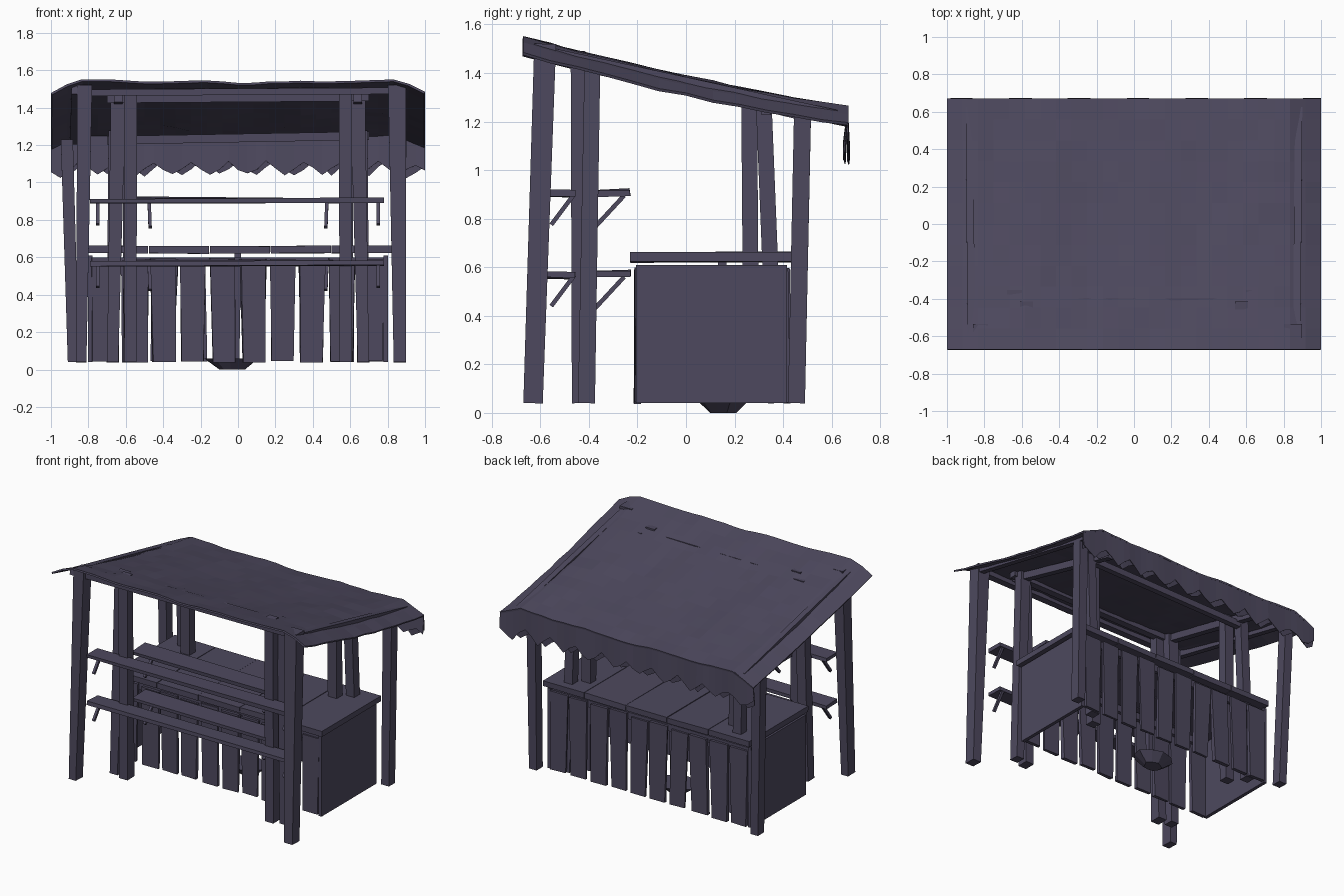
import bpy, bmesh, math, random
from mathutils import Vector

random.seed(4)
cube = bpy.data.objects.get("Cube")
if cube:
    bpy.data.objects.remove(cube)

wood = bpy.data.materials.new("dusky purple wood")
COLOUR = (0.075, 0.066, 0.112, 1)
wood.use_nodes = True
wood.diffuse_color = COLOUR
wood.node_tree.nodes["Principled BSDF"].inputs["Base Color"].default_value = COLOUR


def rnd(a):
    return random.uniform(-a, a)


def finish(name, bm):
    bmesh.ops.recalc_face_normals(bm, faces=bm.faces)
    me = bpy.data.meshes.new(name)
    bm.to_mesh(me)
    bm.free()
    me.materials.append(wood)
    ob = bpy.data.objects.new(name, me)
    bpy.context.collection.objects.link(ob)
    return ob


def bar(name, a, b, size_a, size_b=None, jitter=0.0):
    """Four-sided bar from a to b, with its own cross-section at each end."""
    a, b = Vector(a), Vector(b)
    d = (b - a).normalized()
    side = Vector((0, 1, 0)) if abs(d.x) > 0.7 else Vector((1, 0, 0))
    up = d.cross(side).normalized()
    bm = bmesh.new()
    rings = []
    for p, (w, h) in ((a, size_a), (b, size_b or size_a)):
        rings.append([bm.verts.new(p + side * (w / 2 * i + rnd(jitter)) + up * (h / 2 * j + rnd(jitter)))
                      for i, j in ((-1, -1), (1, -1), (1, 1), (-1, 1))])
    for k in range(4):
        bm.faces.new((rings[0][k], rings[0][k - 1], rings[1][k - 1], rings[1][k]))
    bm.faces.new(rings[0])
    bm.faces.new(rings[1])
    return finish(name, bm)


def roof_z(x, y):
    t = (y + 0.67) / 1.34
    drop = 0.07 * max(0, (abs(x) - 0.85) / 0.15)
    sag = 0.018 * math.sin(math.pi * t) + 0.016 * (1 - abs(x))
    wave = 0.008 * math.sin(11 * x + 1) * math.cos(3 * y)
    return 1.552 - 0.29 * t - drop - sag + wave


# Corner posts, each with its own lean
bar("front_post_right", (-.838, -.63, .04), (-.82, -.58, 1.52), (.055, .08), (.08, .09))
bar("front_post_left", (.865, -.63, .04), (.85, -.58, 1.52), (.065, .08), (.095, .09))
bar("rear_post_right", (-.88, .455, .04), (-.915, .48, 1.23), (.06, .07), (.065, .07))
bar("rear_post_left", (.865, .455, .04), (.865, .48, 1.24), (.06, .07), (.07, .07))

# Paired inner posts and rafters, the same on both sides
for s, label in ((1, "left"), (-1, "right")):
    bar(f"inner_post_a_{label}", (s * .575, -.43, .04), (s * .575, -.445, 1.49), (.065, .08), (.07, .06))
    bar(f"inner_post_b_{label}", (s * .67, -.41, .04), (s * .64, -.385, 1.47), (.06, .07), (.08, .065))
    bar(f"counter_post_a_{label}", (s * .58, .27, .04), (s * .58, .26, 1.30), (.07, .065))
    bar(f"counter_post_b_{label}", (s * .67, .37, .04), (s * .66, .32, 1.28), (.065, .065))
    bar(f"inner_rafter_{label}", (s * .64, -.46, 1.455), (s * .62, .5, 1.225), (.045, .05))
    bar(f"outer_rafter_{label}", (s * .87, -.62, 1.495), (s * .88, .62, 1.225), (.04, .045))

# Cross beams
bar("front_beam", (-.84, -.575, 1.48), (.84, -.575, 1.49), (.05, .035))
bar("inner_beam", (-.7, -.42, 1.445), (.7, -.42, 1.455), (.05, .04))
bar("counter_beam", (-.7, .33, 1.225), (.7, .33, 1.25), (.04, .045))

# Draped roof cloth
bm = bmesh.new()
NX, NY = 24, 12
grid = []
for j in range(NY + 1):
    row = []
    for i in range(NX + 1):
        x, y = -1 + 2 * i / NX, -.67 + 1.34 * j / NY
        row.append(bm.verts.new((x, y, roof_z(x, y) + rnd(.004))))
    grid.append(row)
for j in range(NY):
    for i in range(NX):
        bm.faces.new((grid[j][i], grid[j][i + 1], grid[j + 1][i + 1], grid[j + 1][i]))
roof = finish("roof_cloth", bm)
mod = roof.modifiers.new("thickness", "SOLIDIFY")
mod.thickness = 0.012
mod.offset = -1


# Zigzag valance strips along the low rear edge
def valance(name, y, shift, tip, notch):
    bm = bmesh.new()
    n = 40
    previous = None
    for i in range(n + 1):
        x = -1 + 2 * i / n
        wave = abs(((i + shift) % 4) - 2) / 2
        low = tip + (notch - tip) * wave + rnd(.01)
        low -= 0.02 * max(0, (abs(x) - .85) / .15)
        pair = (bm.verts.new((x, .665, roof_z(x, .665) - .004)),
                bm.verts.new((x, y + .004 * math.sin(i), low)))
        if previous:
            bm.faces.new((previous[0], pair[0], pair[1], previous[1]))
        previous = pair
    ob = finish(name, bm)
    m = ob.modifiers.new("thickness", "SOLIDIFY")
    m.thickness = 0.004
    m.offset = 0


valance("valance_outer", .669, 0, 1.04, 1.11)
valance("valance_inner", .652, 1, 1.04, 1.11)

# Shelves on the front posts and on the inner posts, with slanted brackets
for z, label in ((.905, "upper"), (.57, "lower")):
    bar(f"{label}_front_shelf", (-.79, -.515, z - .005), (.78, -.515, z), (.12, .025), jitter=.004)
    bar(f"{label}_back_shelf", (-.57, -.305, z + .004), (.57, -.305, z), (.15, .025), jitter=.004)
    for s in (-1, 1):
        bar(f"{label}_front_bracket", (s * .75, -.555, z - .13), (s * .75, -.465, z - .01), (.018, .018))
        bar(f"{label}_back_bracket", (s * .47, -.38, z - .145), (s * .475, -.255, z - .01), (.018, .018))

# Counter ends and hanging planks
for s, label in ((1, "left"), (-1, "right")):
    bar(f"counter_end_{label}", (s * .79, .105, .04), (s * .79, .105, .61), (.025, .62))
PITCH = .158
for y, label in ((-.2, "front"), (.415, "rear")):
    for i in range(10):
        x = -.79 + PITCH * (i + .5)
        bar(f"{label}_plank", (x + rnd(.012), y, .042 + rnd(.006)), (x + rnd(.008), y, .59 + rnd(.012)),
            (PITCH - .04, .022), (PITCH - .022, .018), jitter=.005)
    inside = y + math.copysign(.025, -y)
    bar(f"{label}_rail", (-.79, inside, .575), (.79, inside, .575), (.025, .05))

# Counter top in five boards
for i in range(5):
    x = -.805 + i * .326
    bar("counter_top_board", (x + .002, .102, .642 + rnd(.002)), (x + .324, .102, .642 + rnd(.002)),
        (.664, .04), jitter=.002)

# Rough round lump hung on a thin pole inside the counter
bar("lump_pole", (-.01, .15, .06), (0, .15, .63), (.035, .035))
bm = bmesh.new()
bmesh.ops.create_cone(bm, cap_ends=True, segments=10, radius1=.07, radius2=.15, depth=.06)
for v in bm.verts:
    v.co.x += rnd(.012)
    v.co.y = v.co.y * .75 + rnd(.006)
lump = finish("hanging_lump", bm)
lump.location = (-.04, .15, .03)
